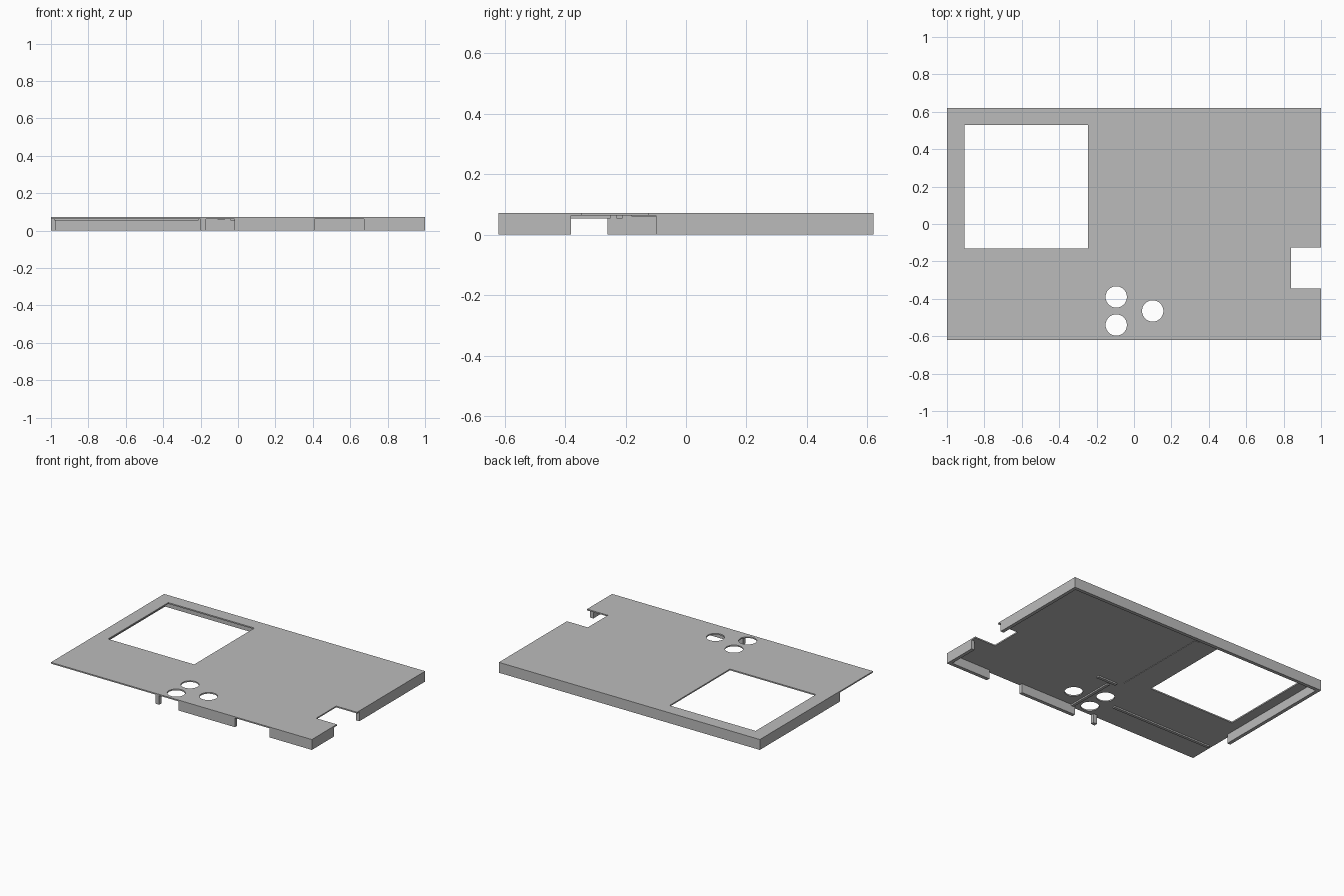
import bpy
from math import radians

if "Cube" in bpy.data.objects:
    bpy.data.objects.remove(bpy.data.objects["Cube"], do_unlink=True)

grey = bpy.data.materials.new("plain_grey")
grey.use_nodes = True
COLOUR = (0.5, 0.5, 0.5, 1)
grey.diffuse_color = COLOUR
grey.node_tree.nodes["Principled BSDF"].inputs["Base Color"].default_value = COLOUR

W, D = 1.0, 0.62            # half width and half depth
TOP, UNDER = 0.072, 0.063   # top and underside of the plate
WALL = 0.024                # wall thickness
RIB = 0.053                 # bottom of the deep ribs


def box(name, x0, x1, y0, y1, z0, z1):
    """Box given by its extents."""
    bpy.ops.mesh.primitive_cube_add(
        size=1, location=((x0 + x1) / 2, (y0 + y1) / 2, (z0 + z1) / 2))
    ob = bpy.context.object
    ob.name = name
    ob.scale = (x1 - x0, y1 - y0, z1 - z0)
    bpy.ops.object.transform_apply(location=False, rotation=False, scale=True)
    ob.data.materials.append(grey)
    return ob


def cut(target, cutter):
    """Subtract the cutter from the target and discard it."""
    cutter.hide_render = True
    mod = target.modifiers.new("cut", "BOOLEAN")
    mod.operation, mod.solver, mod.object = "DIFFERENCE", "EXACT", cutter
    bpy.context.view_layer.objects.active = target
    bpy.ops.object.modifier_apply(modifier=mod.name)
    bpy.data.objects.remove(cutter, do_unlink=True)


# Top plate with screen window, side notch and three button holes
plate = box("top_plate", -W, W, -D, D, UNDER, TOP)
cut(plate, box("window_cutter", -0.905, -0.245, -0.13, 0.53, 0, 0.2))
cut(plate, box("notch_cutter", 0.84, 1.1, -0.345, -0.125, 0, 0.2))
for x, y in [(-0.095, -0.39), (-0.095, -0.54), (0.1, -0.465)]:
    bpy.ops.mesh.primitive_cylinder_add(
        vertices=48, radius=0.057, depth=0.4, location=(x, y, 0))
    hole = bpy.context.object
    hole.data.materials.append(grey)
    cut(plate, hole)
bpy.ops.object.select_all(action="DESELECT")
plate.select_set(True)
bpy.context.view_layer.objects.active = plate
bpy.ops.object.shade_smooth_by_angle(angle=radians(30))

# Back wall and the side walls with their connector gaps
box("back_wall", -W, W, D - WALL, D, 0, UNDER)
box("right_wall", -W, -W + WALL, -0.26, D - WALL, 0, UNDER)
box("left_wall_rear", W - WALL, W, -0.10, D - WALL, 0, UNDER)
box("left_wall_front", W - WALL, W, -D + WALL, -0.38, 0, UNDER)

# Front wall pieces between the openings
for name, x0, x1 in [("front_post", -0.2, -0.17),
                     ("front_wall_middle", -0.02, 0.41),
                     ("front_wall_corner", 0.675, W)]:
    box(name, x0, x1, -D, -D + WALL, 0, UNDER)

# Ribs under the plate
box("front_rib", -0.98, -0.21, -0.455, -0.435, RIB, UNDER)
box("button_rib", -0.01, 0.01, -D + WALL, -0.25, RIB, UNDER)
box("cross_rib", -0.04, 0.11, -0.23, -0.21, RIB, UNDER)
box("shallow_rib", -0.11, -0.07, -0.18, 0.51, 0.06, UNDER)
